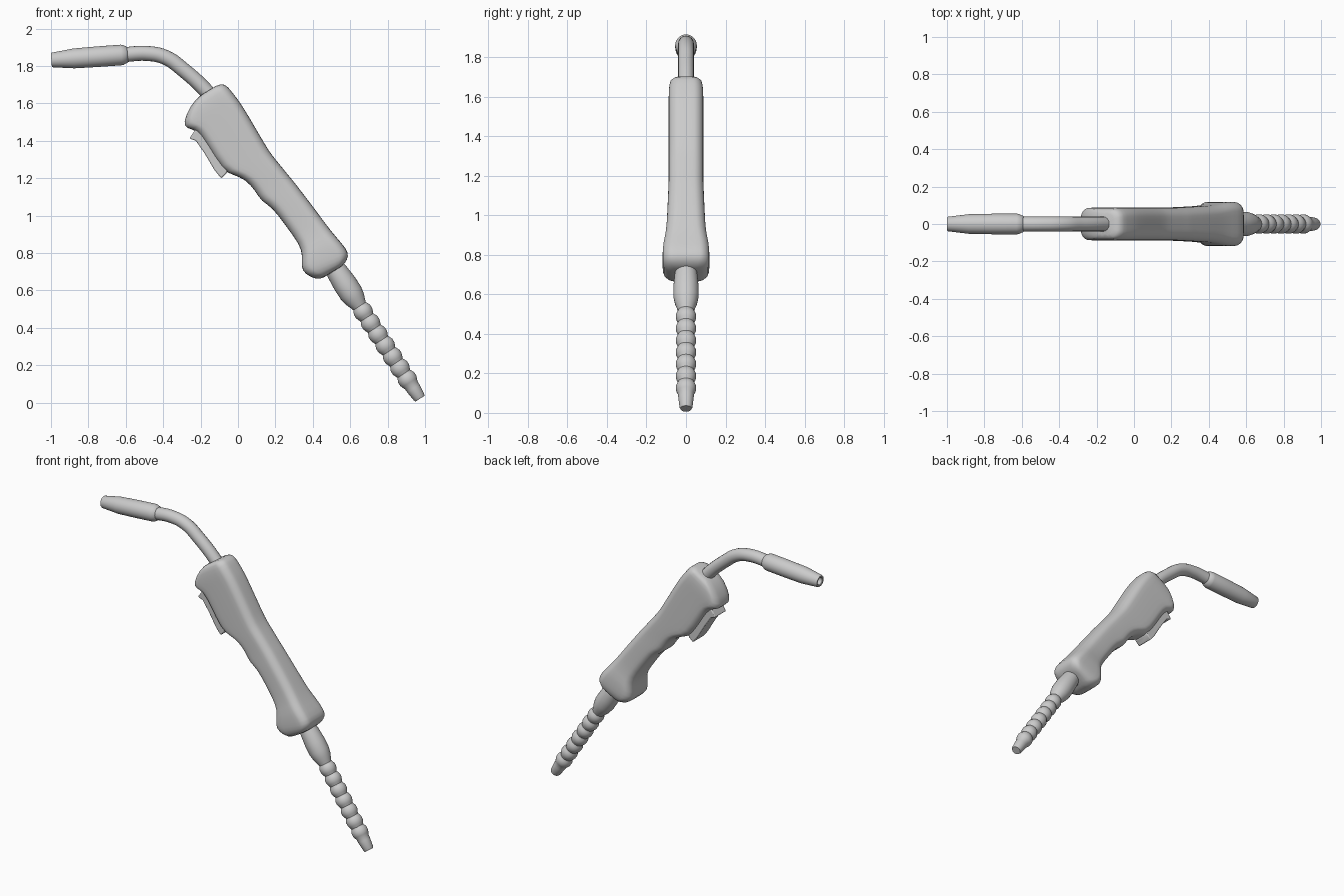
import bpy, math
from mathutils import Vector

if "Cube" in bpy.data.objects:
    bpy.data.objects.remove(bpy.data.objects["Cube"])


def make(name, verts, faces, angle=40):
    me = bpy.data.meshes.new(name)
    me.from_pydata(verts, [], faces)
    ob = bpy.data.objects.new(name, me)
    bpy.context.collection.objects.link(ob)
    bpy.ops.object.select_all(action='DESELECT')
    ob.select_set(True)
    bpy.context.view_layer.objects.active = ob
    bpy.ops.object.mode_set(mode='EDIT')
    bpy.ops.mesh.select_all(action='SELECT')
    bpy.ops.mesh.normals_make_consistent(inside=False)
    bpy.ops.object.mode_set(mode='OBJECT')
    bpy.ops.object.shade_smooth_by_angle(angle=math.radians(angle))
    return ob


def loft(name, rings, angle=40):
    """Skin equal-sized rings and cap both ends."""
    n = len(rings[0])
    verts = [v for r in rings for v in r]
    faces = [(i * n + j, i * n + (j + 1) % n, (i + 1) * n + (j + 1) % n, (i + 1) * n + j)
             for i in range(len(rings) - 1) for j in range(n)]
    faces += [tuple(range(n)), tuple(range(len(verts) - n, len(verts)))]
    return make(name, verts, faces, angle)


def lathe(name, a, b, prof, n=28):
    """Revolve (distance, radius) pairs about the line a -> b in the xz plane."""
    a, b = Vector((a[0], 0, a[1])), Vector((b[0], 0, b[1]))
    d = (b - a).normalized()
    y = Vector((0, 1, 0))
    s = d.cross(y)
    ang = [2 * math.pi * k / n for k in range(n)]
    return loft(name, [[a + d * t + (s * math.cos(q) + y * math.sin(q)) * r for q in ang]
                       for t, r in prof])


def section(u, l, hw):
    """Rounded rectangle spanning upper point u to lower point l, half depth hw."""
    u, l = Vector((u[0], 0, u[1])), Vector((l[0], 0, l[1]))
    mid, h = (u + l) / 2, (u - l).length / 2
    ax, y = (u - l).normalized(), Vector((0, 1, 0))
    r = min(0.055, hw * 0.7, h * 0.7)
    pts = []
    for k, (sa, sy) in enumerate(((1, 1), (-1, 1), (-1, -1), (1, -1))):
        for i in range(6):
            q = math.pi / 2 * (k + i / 5)
            pts.append(mid + ax * (sa * (h - r) + r * math.cos(q))
                       + y * (sy * (hw - r) + r * math.sin(q)))
    return pts


# Handle: upper edge x z, lower edge x z, half depth
stations = [
    (-.11, 1.70, -.20, 1.648, .065), (-.07, 1.708, -.255, 1.59, .083),
    (-.035, 1.665, -.295, 1.495, .088), (0, 1.62, -.275, 1.465, .088),
    (.02, 1.59, -.225, 1.462, .088), (.055, 1.535, -.17, 1.385, .088),
    (.15, 1.37, -.085, 1.24, .088), (.18, 1.325, -.03, 1.22, .088),
    (.23, 1.265, .04, 1.195, .088), (.27, 1.215, .095, 1.13, .088),
    (.30, 1.18, .125, 1.075, .089), (.33, 1.14, .18, 1.05, .091),
    (.40, 1.05, .26, .94, .095), (.48, .94, .33, .845, .101),
    (.525, .885, .345, .79, .117), (.58, .823, .337, .725, .119),
    (.593, .785, .357, .688, .119), (.572, .742, .42, .657, .105),
    (.545, .723, .46, .668, .06)]
handle = loft("handle", [section(s[0:2], s[2:4], s[4]) for s in stations], 180)
handle.modifiers.new("smooth", 'SUBSURF').levels = 1
handle.modifiers["smooth"].render_levels = 1

# Trigger lever under the front of the handle
prof = [(-.22, 1.47), (-.24, 1.443), (-.26, 1.413), (-.225, 1.40), (-.18, 1.335), (-.125, 1.243),
        (-.09, 1.20), (-.06, 1.228), (-.05, 1.27), (-.17, 1.44)]
trigger = loft("trigger", [[(x, y, z) for x, z in prof] for y in (-.058, .058)], 35)
bev = trigger.modifiers.new("bevel", 'BEVEL')
bev.width, bev.segments = .006, 2

# Curved neck tube
cu = bpy.data.curves.new("neck", 'CURVE')
cu.dimensions = '3D'
cu.bevel_depth, cu.bevel_resolution, cu.resolution_u = .04, 6, 10
cu.use_fill_caps = True
path = [(-.63, 1.859), (-.48, 1.867), (-.385, 1.845), (-.29, 1.778), (-.165, 1.662), (-.10, 1.58)]
sp = cu.splines.new('BEZIER')
sp.bezier_points.add(len(path) - 1)
for p, (x, z) in zip(sp.bezier_points, path):
    p.co = (x, 0, z)
    p.handle_left_type = p.handle_right_type = 'AUTO'
bpy.context.collection.objects.link(bpy.data.objects.new("neck", cu))

# Nozzle with an open bore
lathe("nozzle", (-.998, 1.832), (-.60, 1.861),
      [(.16, .022), (.003, .024), (0, .027), (0, .036), (.005, .039), (.12, .053), (.25, .055),
       (.375, .055), (.385, .053), (.405, .044), (.41, .038)])

# Ribbed cable boot: smooth sleeve, rings, tapered tip
boot = [(0, .05), (.05, .058), (.12, .064), (.18, .064), (.22, .056), (.25, .045), (.265, .04)]
for i in range(7):
    t = .265 + i * .072
    boot += [(t + .012, .046), (t + .024, .051), (t + .044, .051), (t + .056, .047), (t + .072, .04)]
boot += [(.79, .039), (.845, .033), (.856, .028)]
lathe("cable_boot", (.505, .738), (.973, .022), boot)
